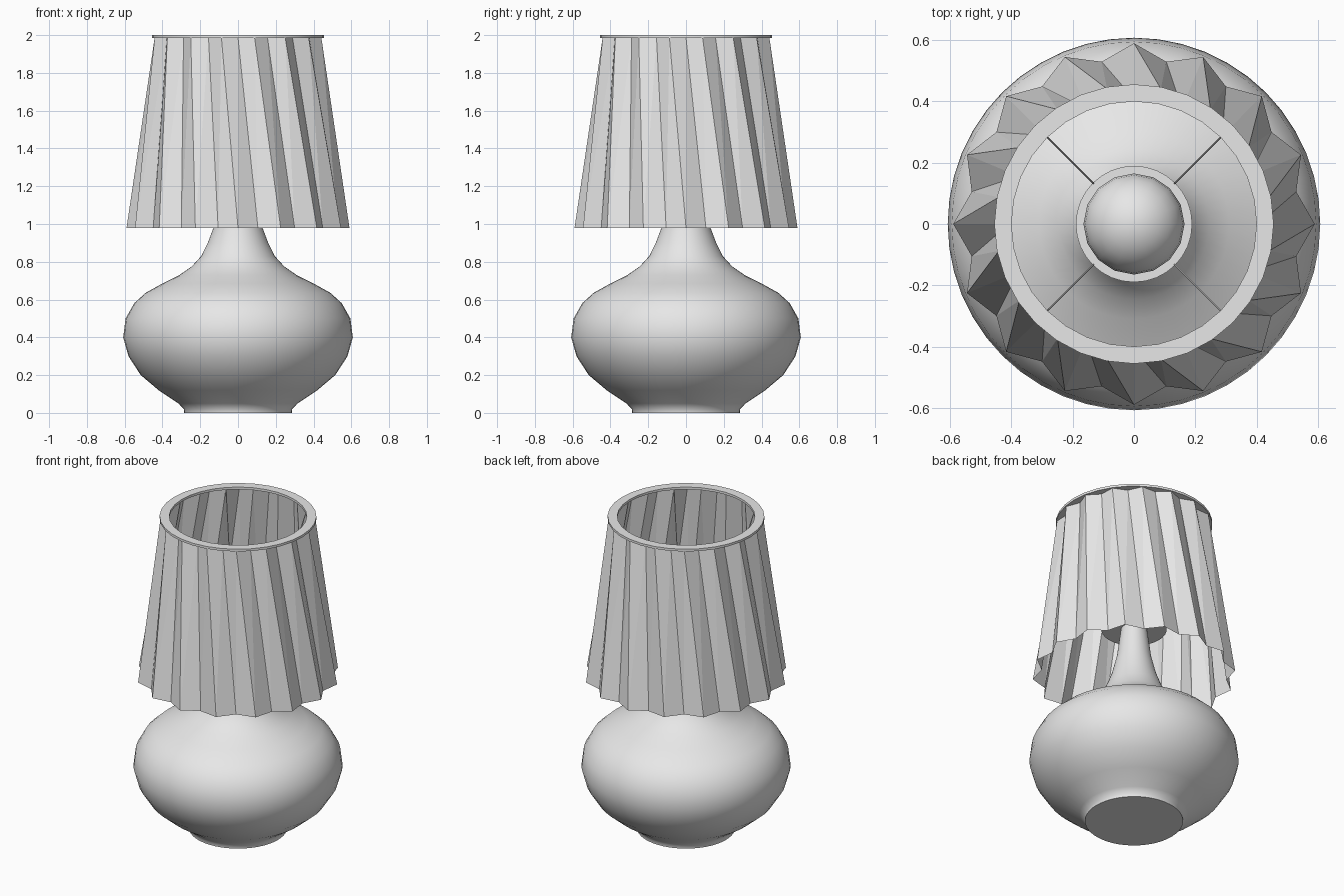
import bpy, bmesh, math
from mathutils import Vector

cube = bpy.data.objects.get("Cube")
if cube:
    bpy.data.objects.remove(cube, do_unlink=True)

grey = bpy.data.materials.new("light_grey")
grey.use_nodes = True
grey.diffuse_color = (0.8, 0.8, 0.8, 1)
grey.node_tree.nodes["Principled BSDF"].inputs["Base Color"].default_value = (0.8, 0.8, 0.8, 1)


def finish(name, bm, smooth=None):
    mesh = bpy.data.meshes.new(name)
    bm.to_mesh(mesh)
    bm.free()
    mesh.materials.append(grey)
    obj = bpy.data.objects.new(name, mesh)
    bpy.context.collection.objects.link(obj)
    if smooth:
        bpy.ops.object.select_all(action='DESELECT')
        obj.select_set(True)
        bpy.context.view_layer.objects.active = obj
        bpy.ops.object.shade_smooth_by_angle(angle=math.radians(smooth))
    return obj


def lathe(name, profile, steps, smooth=40):
    """Spin (radius, height) points around the z axis."""
    bm = bmesh.new()
    verts = [bm.verts.new((r, 0, z)) for r, z in profile]
    edges = [bm.edges.new(pair) for pair in zip(verts, verts[1:])]
    bmesh.ops.spin(bm, geom=verts + edges, cent=(0, 0, 0), axis=(0, 0, 1),
                   angle=math.tau, steps=steps)
    bmesh.ops.remove_doubles(bm, verts=bm.verts, dist=1e-4)
    bmesh.ops.recalc_face_normals(bm, faces=bm.faces)
    return finish(name, bm, smooth)


# Rounded base flowing into a slim neck
lathe("base", [(0, 0), (0.285, 0), (0.287, 0.02), (0.315, 0.05), (0.42, 0.12),
               (0.515, 0.2), (0.58, 0.3), (0.608, 0.4), (0.595, 0.5),
               (0.55, 0.58), (0.49, 0.635), (0.4, 0.685), (0.31, 0.73),
               (0.245, 0.775), (0.195, 0.83), (0.16, 0.9), (0.13, 0.98),
               (0.1, 1.1), (0.075, 1.29), (0, 1.29)], 48)

# Plate on the neck, and the bulb on it
lathe("bulb_plate", [(0, 1.285), (0.19, 1.285), (0.19, 1.305), (0, 1.305)], 32)

bm = bmesh.new()
bmesh.ops.create_uvsphere(bm, u_segments=16, v_segments=12, radius=0.165)
bmesh.ops.translate(bm, vec=(0, 0, 1.43), verts=bm.verts)
finish("bulb", bm, 60)

# Flat ring at the top of the shade
lathe("top_ring", [(0.4, 1.985), (0.456, 1.985), (0.456, 2), (0.4, 2), (0.4, 1.985)], 32)

# Pleated shade: upper pleats are turned half a pleat from the lower ones
PLEATS = 16
count = PLEATS * 2
bm = bmesh.new()


def pleat_loop(tip, valley, z, shift):
    loop = []
    for i in range(count):
        a = math.tau * i / count
        r = valley if (i + shift) % 2 else tip
        loop.append(bm.verts.new((r * math.cos(a), r * math.sin(a), z)))
    return loop


low = pleat_loop(0.59, 0.54, 0.98, 0)
high = pleat_loop(0.45, 0.408, 1.986, 1)
for i in range(count):
    bm.faces.new((low[i - 1], low[i], high[i - 1]))
    bm.faces.new((low[i], high[i], high[i - 1]))
finish("shade", bm)

# Thin rods carrying the shade from the plate
for k, side in enumerate(("back_left", "back_right", "front_right", "front_left")):
    a = math.radians(45 + 90 * k)
    out = Vector((math.cos(a), math.sin(a), 0))
    start = out * 0.185 + Vector((0, 0, 1.295))
    end = out * 0.402 + Vector((0, 0, 1.99))
    way = end - start
    bm = bmesh.new()
    bmesh.ops.create_cone(bm, cap_ends=True, segments=6, radius1=0.003,
                          radius2=0.003, depth=way.length)
    rod = finish("shade_rod_" + side, bm)
    rod.location = (start + end) / 2
    rod.rotation_euler = way.to_track_quat('Z', 'Y').to_euler()
